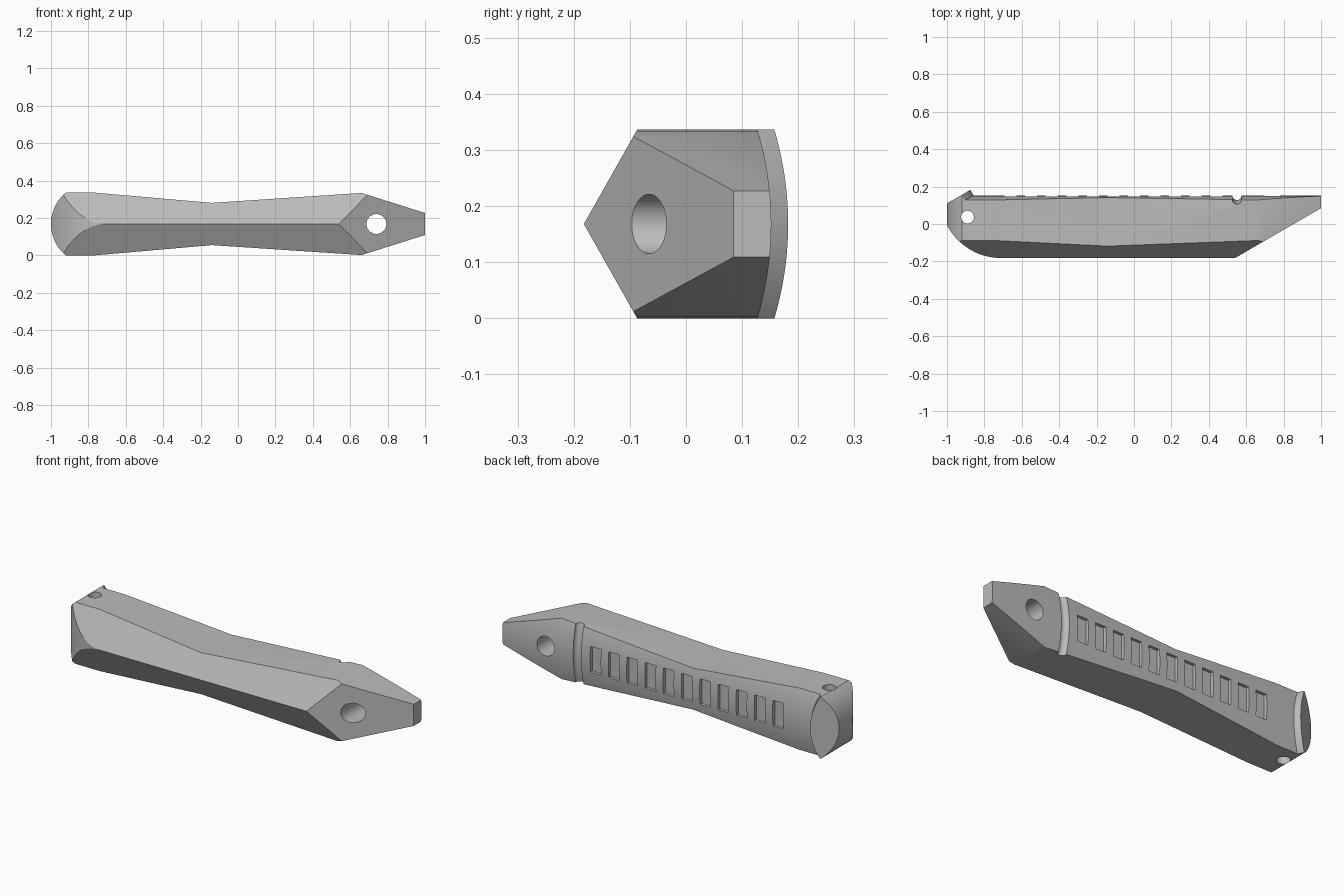
import bpy, bmesh
from math import cos, sin, pi, asin, atan2, sqrt
from mathutils import Matrix, Vector

if "Cube" in bpy.data.objects:
    bpy.data.objects.remove(bpy.data.objects["Cube"])

MID = 0.168          # half height of the handle
BACK_R = 0.588       # radius of the curved back
BACK_Y = 0.152       # rearmost line of the handle

grey = bpy.data.materials.new("grey")
grey.use_nodes = True
grey.diffuse_color = (0.5, 0.5, 0.5, 1)
grey.node_tree.nodes["Principled BSDF"].inputs["Base Color"].default_value = (0.5, 0.5, 0.5, 1)


def finish(bm, name):
    bmesh.ops.recalc_face_normals(bm, faces=bm.faces)
    mesh = bpy.data.meshes.new(name)
    bm.to_mesh(mesh)
    bm.free()
    mesh.materials.append(grey)
    obj = bpy.data.objects.new(name, mesh)
    bpy.context.collection.objects.link(obj)
    return obj


def loft(rings, name, closed=False):
    """Skin a list of equal rings, capping the ends unless closed."""
    bm = bmesh.new()
    rows = [[bm.verts.new(p) for p in ring] for ring in rings]
    pairs = list(zip(rows, rows[1:])) + ([(rows[-1], rows[0])] if closed else [])
    for a, b in pairs:
        for i in range(len(a)):
            j = (i + 1) % len(a)
            bm.faces.new((a[i], a[j], b[j], b[i]))
    if not closed:
        bm.faces.new(rows[0])
        bm.faces.new(rows[-1])
    return finish(bm, name)


def prism(points, place, low, high, name):
    return loft([[place(u, v, d) for u, v in points] for d in (low, high)], name)


def cylinder(center, radius, axis, name):
    turn = Matrix.Rotation(pi / 2, 4, 'X') if axis == 'Y' else Matrix()
    bm = bmesh.new()
    bmesh.ops.create_cone(bm, cap_ends=True, segments=48, radius1=radius, radius2=radius,
                          depth=1, matrix=Matrix.Translation(center) @ turn)
    return finish(bm, name)


def combine(obj, tool, operation):
    tool.hide_render = True
    mod = obj.modifiers.new("cut", 'BOOLEAN')
    mod.operation, mod.object, mod.solver = operation, tool, 'EXACT'
    bpy.context.view_layer.objects.active = obj
    bpy.ops.object.modifier_apply(modifier=mod.name)
    bpy.data.objects.remove(tool)


def back_y(h, offset=0.0):
    return BACK_Y - BACK_R + sqrt(BACK_R ** 2 - h * h) + offset


# Handle: pointed front, gently rounded back
heights = [0.2 * i / 16 for i in range(-16, 17)]
section = [(back_y(h), MID + h) for h in heights]
section += [(-0.069, MID + 0.2), (-0.182, MID), (-0.069, MID - 0.2)]
body = prism(section, lambda y, z, x: (x, y, z), -1.1, 1.1, "handle")

# Raised lip beside the slanted end cut
ridge_dir = Vector((0.5, -0.866, 0))
rings = []
for h in heights:
    y = back_y(h, 0.03)
    ridge = Vector((-1 + (y - 0.11) / 0.577, y, MID + h))
    rings.append([ridge - ridge_dir * 0.02, ridge + ridge_dir * 0.045,
                  ridge + Vector((-0.03, -0.06, 0)), ridge + Vector((-0.08, -0.03, 0))])
combine(body, loft(rings, "lip"), 'UNION')

# Waisted side outline with a round butt and a tapered tip
butt_r = 0.216
sweep = asin(MID / butt_r)
outline = [(-1 + butt_r - butt_r * cos(a), MID + butt_r * sin(a))
           for a in [sweep * i / 16 for i in range(-16, 17)]]
upper = [(-0.77, MID), (-0.14, 0.113), (0.66, 0.166), (1.0, 0.059)]
outline += [(x, MID + h) for x, h in upper] + [(x, MID - h) for x, h in reversed(upper)]
combine(body, prism(outline, lambda x, z, y: (x, y, z), -0.5, 0.5, "side_outline"), 'INTERSECT')

# Plan outline with a rounded front corner and an angled nose
cx, cy, r = -0.71, 0.145, 0.327
start = atan2(-0.147, -0.29)
plan = [(cx + r * cos(a), cy + r * sin(a))
        for a in [start + (-pi / 2 - start) * i / 20 for i in range(21)]]
plan += [(0.54, -0.182), (1.0, 0.085), (1.0, 0.25), (-1 + 0.14 / 0.577, 0.25), (-1.0, 0.11)]
combine(body, prism(plan, lambda x, y, z: (x, y, z), -0.3, 0.7, "plan_outline"), 'INTERSECT')

# Curved groove across the back
groove = []
for i in range(25):
    a = -0.4 + 0.8 * i / 24
    groove.append([(0.55 + 0.024 * cos(t), BACK_Y - BACK_R + (BACK_R + 0.024 * sin(t)) * cos(a),
                    MID + (BACK_R + 0.024 * sin(t)) * sin(a))
                   for t in [2 * pi * k / 24 for k in range(24)]])
combine(body, loft(groove, "groove"), 'DIFFERENCE')

# Row of grip slots
for i in range(11):
    x = 0.44 - 0.11 * i
    box = [(x - 0.032, 0.132), (x + 0.032, 0.132), (x + 0.032, 0.25), (x - 0.032, 0.25)]
    slot = prism(box, lambda u, v, z: (u, v, z), MID - 0.07, MID + 0.07, "slot")
    combine(body, slot, 'DIFFERENCE')

# Nose hole and lanyard hole
combine(body, cylinder((0.74, 0, MID), 0.053, 'Y', "nose_hole"), 'DIFFERENCE')
combine(body, cylinder((-0.89, 0.037, MID), 0.034, 'Z', "lanyard_hole"), 'DIFFERENCE')

bpy.ops.object.select_all(action='DESELECT')
body.select_set(True)
bpy.context.view_layer.objects.active = body
bpy.ops.object.shade_smooth_by_angle(angle=0.4)
